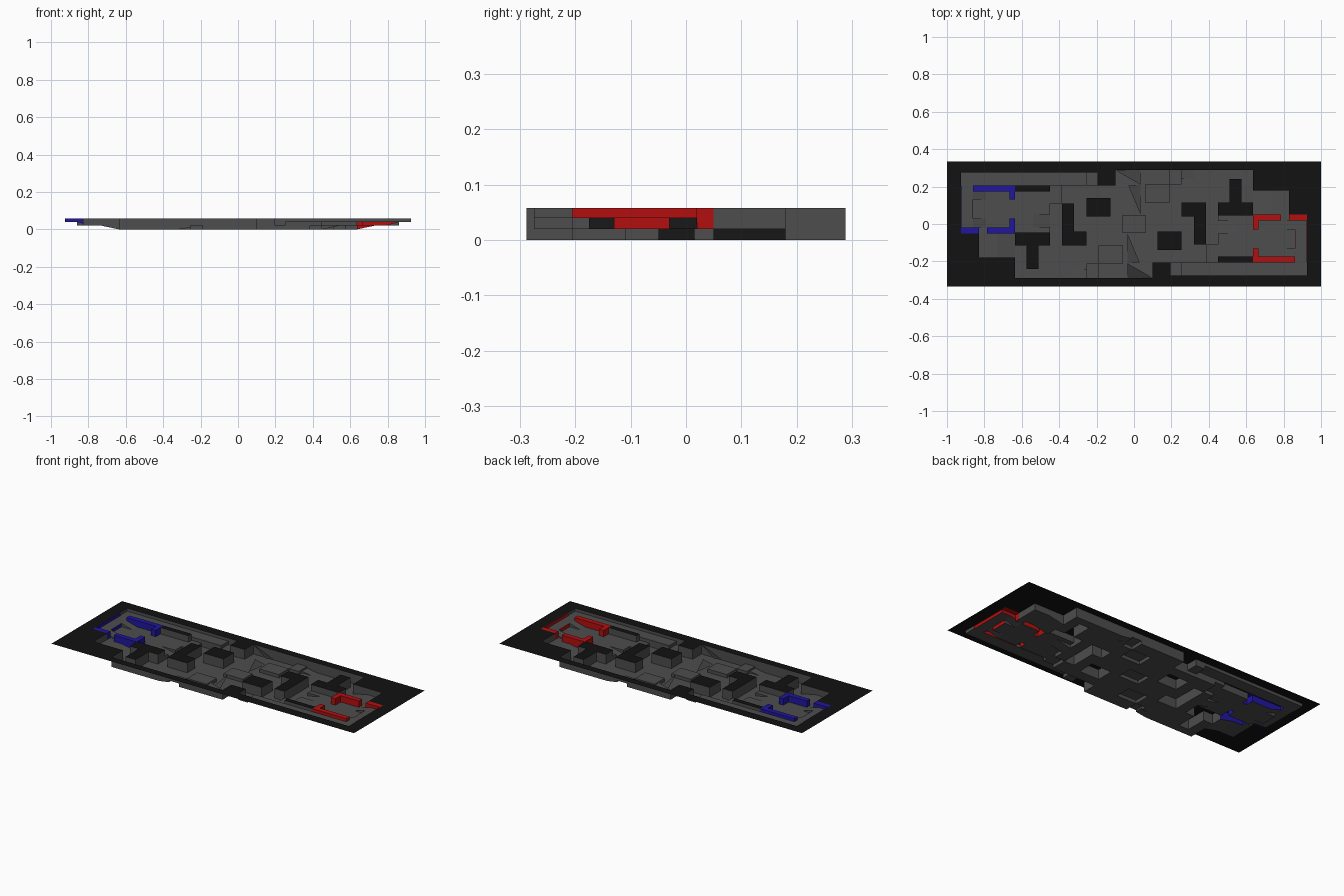
import bpy, bmesh

if "Cube" in bpy.data.objects:
    bpy.data.objects.remove(bpy.data.objects["Cube"])

TOP, MID, HIGH = 0.058, 0.02, 0.04

# Plan rectangles (x0, x1, y0, y1, z at x0, z at x1, kind); later ones override.
# Every entry is repeated rotated 180 degrees about z.
plan = []

def zone(x0, x1, y0, y1, za, zb=None, kind="floor"):
    zb = za if zb is None else zb
    team = kind == "team"
    plan.append((x0, x1, y0, y1, za, zb, "red_base" if team else kind))
    plan.append((-x1, -x0, -y1, -y0, zb, za, "blue_base" if team else kind))

# low floor outline
zone(0, 0.925, -0.275, 0.05, 0)
zone(0, 0.635, 0.05, 0.288, 0)
zone(-0.1, 0, 0.21, 0.288, 0)
zone(0.1, 0.195, -0.275, -0.205, TOP, kind="wall_tops")
# side corridor and its ramp
zone(0.635, 0.73, 0.05, 0.18, 0, MID)
zone(0.73, 0.83, 0.05, 0.18, MID)
# middle level in front of the base and inside it
zone(0.385, 0.86, -0.205, -0.11, MID)
zone(0.45, 0.86, -0.11, 0.05, MID)
zone(0.45, 0.54, -0.05, 0.015, 0, MID)
# high outer walkway and back ledge
zone(0.195, 0.255, -0.275, -0.205, MID)
zone(0.255, 0.925, -0.275, -0.205, HIGH)
zone(0.86, 0.925, -0.205, 0.05, HIGH)
for y0, y1 in ((-0.175, -0.13), (-0.03, 0.02)):
    zone(0.79, 0.86, y0, y1, MID, HIGH)
# low platforms and ramp
zone(0.06, 0.19, 0.115, 0.21, MID)
zone(0.19, 0.32, 0.24, 0.288, MID, 0)
zone(0.19, 0.255, 0.21, 0.288, MID)
zone(-0.065, 0.065, -0.045, 0.045, MID)
# full height cover blocks
for r in ((0.45, 0.635, 0.045, 0.115), (0.51, 0.575, 0.115, 0.24),
          (0.255, 0.385, 0.04, 0.115), (0.32, 0.385, -0.11, 0.04),
          (0.125, 0.255, -0.14, -0.04), (0.45, 0.635, -0.205, -0.175)):
    zone(*r, TOP, kind="wall_tops")
# coloured base walls
for r in ((0.635, 0.86, -0.205, -0.175), (0.635, 0.665, -0.175, -0.13),
          (0.635, 0.665, -0.03, 0.02), (0.635, 0.785, 0.02, 0.05),
          (0.83, 0.925, 0.02, 0.05), (0.922, 0.925, -0.205, 0.02)):
    zone(*r, TOP, kind="team")
zone(0.86, 0.863, -0.13, -0.03, HIGH, kind="team")

sheet = (-1, 1, -0.333, 0.333, TOP, TOP, "wall_tops")
xs = sorted({round(v, 4) for p in plan + [sheet] for v in p[:2]})
ys = sorted({round(v, 4) for p in plan + [sheet] for v in p[2:4]})

def cell(i, j):
    cx, cy = (xs[i] + xs[i + 1]) / 2, (ys[j] + ys[j + 1]) / 2
    for p in reversed(plan):
        if p[0] < cx < p[1] and p[2] < cy < p[3]:
            return p
    return sheet

def height(p, x):
    return p[4] + (p[5] - p[4]) * (x - p[0]) / (p[1] - p[0])

parts = {}

def face(name, pts):
    clean = []
    for p in pts:
        q = tuple(round(c, 5) for c in p)
        if q not in clean:
            clean.append(q)
    if len(clean) > 2:
        bm = parts.setdefault(name, bmesh.new())
        bm.faces.new([bm.verts.new(q) for q in clean])

def side(p, q, a, b):
    """Vertical face between neighbours p and q along plan edge a-b; faces q's side if p is higher."""
    hp = [height(p, a[0]), height(p, b[0])]
    hq = [height(q, a[0]), height(q, b[0])]
    hi = p if sum(hp) > sum(hq) else q
    name = hi[6] if hi[6].endswith("base") else "floor"
    face(name, [(*a, hq[0]), (*b, hq[1]), (*b, hp[1]), (*a, hp[0])])

# one horizontal face per cell, and walls where levels differ
nx, ny = len(xs) - 1, len(ys) - 1
grid = [[cell(i, j) for j in range(ny)] for i in range(nx)]
for i in range(nx):
    for j in range(ny):
        p = grid[i][j]
        x0, x1, y0, y1 = xs[i], xs[i + 1], ys[j], ys[j + 1]
        za, zb = height(p, x0), height(p, x1)
        face(p[6], [(x0, y0, za), (x1, y0, zb), (x1, y1, zb), (x0, y1, za)])
        if i + 1 < nx:
            side(p, grid[i + 1][j], (x1, y0), (x1, y1))
        if j + 1 < ny:
            side(p, grid[i][j + 1], (x1, y1), (x0, y1))

# twisted slopes across the middle
for s in (1, -1):
    for tri in (((-0.035, -0.288, 0), (0.098, -0.287, TOP), (-0.035, -0.21, HIGH)),
                ((-0.035, -0.21, 0.001), (0.03, -0.205, MID), (-0.035, -0.05, MID))):
        face("centre_slopes", [(s * x, s * y, z) for x, y, z in tri])

colours = {"wall_tops": (0.006, 0.006, 0.006, 1), "red_base": (0.45, 0.005, 0.005, 1),
           "blue_base": (0.015, 0.008, 0.35, 1), "floor": (0.075, 0.075, 0.075, 1),
           "centre_slopes": (0.06, 0.06, 0.06, 1)}
for name, bm in parts.items():
    bmesh.ops.remove_doubles(bm, verts=bm.verts, dist=1e-5)
    bmesh.ops.dissolve_limit(bm, angle_limit=0.01, verts=bm.verts, edges=bm.edges)
    me = bpy.data.meshes.new(name)
    bm.to_mesh(me)
    bm.free()
    mat = bpy.data.materials.new(name)
    mat.diffuse_color = colours[name]
    mat.use_nodes = True
    mat.node_tree.nodes["Principled BSDF"].inputs["Base Color"].default_value = mat.diffuse_color
    me.materials.append(mat)
    bpy.context.collection.objects.link(bpy.data.objects.new(name, me))
